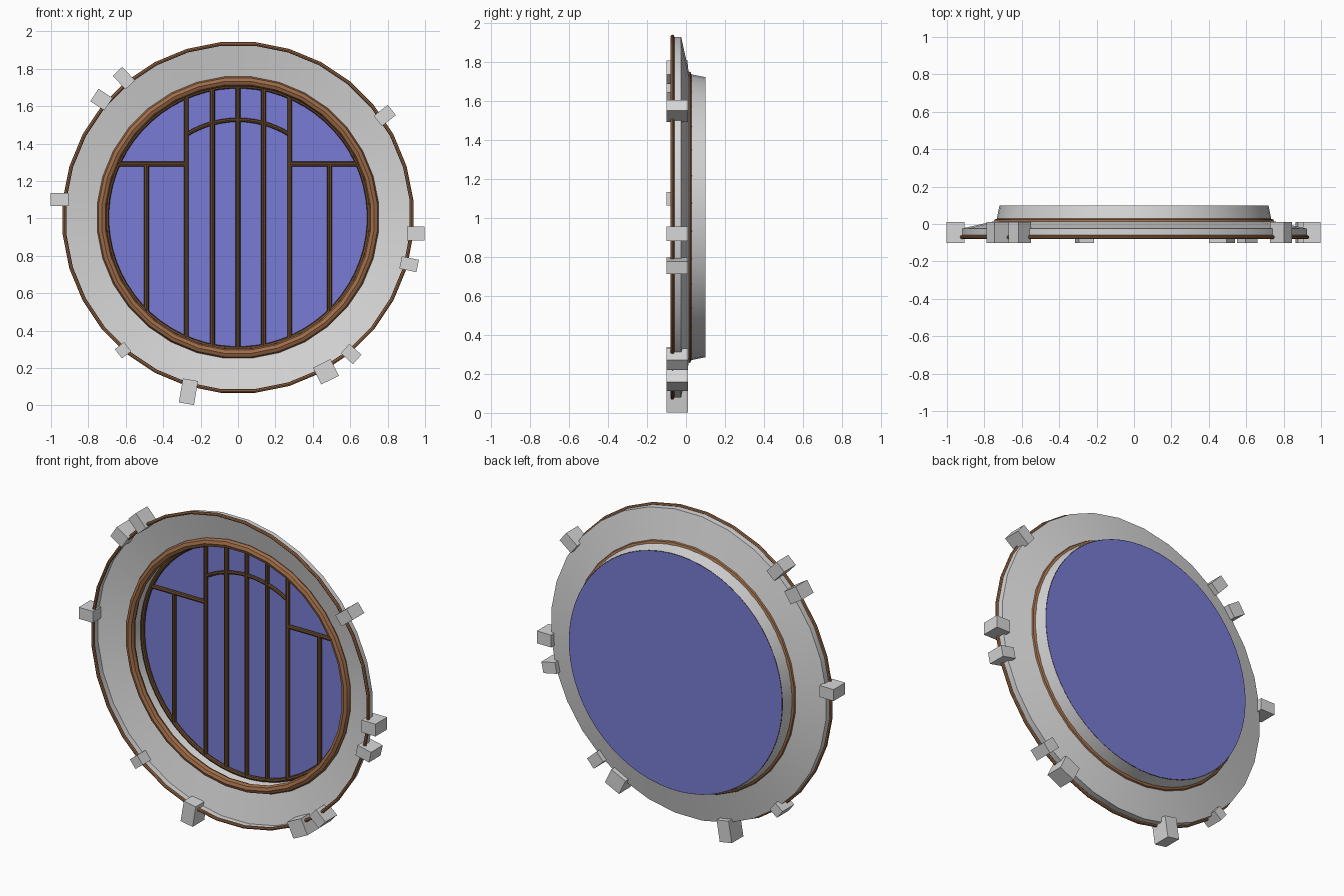
import bpy
import bmesh
from math import sin, cos, pi, radians, sqrt
from mathutils import Matrix

default = bpy.data.objects.get("Cube")
if default:
    bpy.data.objects.remove(default, do_unlink=True)

CENTRE = 1.005   # height of the window's middle
PANE_R = 0.70    # radius where the bars end
BAR_Y = 0.085    # depth of the bars


def material(name, rgb):
    mat = bpy.data.materials.new(name)
    mat.use_nodes = True
    mat.diffuse_color = (*rgb, 1)
    mat.node_tree.nodes["Principled BSDF"].inputs["Base Color"].default_value = (*rgb, 1)
    return mat


stone = material("pale grey stone", (0.68, 0.68, 0.68))
wood = material("warm brown wood", (0.34, 0.15, 0.065))
dark_wood = material("dark brown wood", (0.14, 0.068, 0.028))
glass = material("blue glass", (0.19, 0.2, 0.66))


def finish(obj, mat, smooth=True):
    obj.data.materials.clear()
    obj.data.materials.append(mat)
    bpy.ops.object.select_all(action="DESELECT")
    obj.select_set(True)
    bpy.context.view_layer.objects.active = obj
    if smooth:
        bpy.ops.object.shade_smooth_by_angle(angle=radians(35))


def mesh_object(name, bm, mat, smooth=True):
    mesh = bpy.data.meshes.new(name)
    bm.to_mesh(mesh)
    bm.free()
    obj = bpy.data.objects.new(name, mesh)
    bpy.context.collection.objects.link(obj)
    finish(obj, mat, smooth)
    return obj


def circle(radius, y, sides):
    """Points around the window axis, with a flat side at the top."""
    angles = [2 * pi * (i + 0.5) / sides for i in range(sides)]
    return [(radius * cos(a), y, CENTRE + radius * sin(a)) for a in angles]


def lathe(name, profile, sides, mat):
    """Sheet turned about the y axis from (radius, y) pairs."""
    bm = bmesh.new()
    loops = [[bm.verts.new(p) for p in circle(r, y, sides)] for r, y in profile]
    for a, b in zip(loops, loops[1:]):
        for i in range(sides):
            j = (i + 1) % sides
            bm.faces.new((a[i], a[j], b[j], b[i]))
    return mesh_object(name, bm, mat)


def pipe(name, points, radius, mat, closed=False):
    """Round bar along a path, turned into a mesh."""
    curve = bpy.data.curves.new(name, "CURVE")
    curve.dimensions = "3D"
    curve.bevel_depth = radius
    curve.bevel_resolution = 2
    curve.use_fill_caps = True
    spline = curve.splines.new("POLY")
    spline.points.add(len(points) - 1)
    for point, co in zip(spline.points, points):
        point.co = (*co, 1)
    spline.use_cyclic_u = closed
    obj = bpy.data.objects.new(name, curve)
    bpy.context.collection.objects.link(obj)
    bpy.ops.object.select_all(action="DESELECT")
    obj.select_set(True)
    bpy.context.view_layer.objects.active = obj
    bpy.ops.object.convert(target="MESH")
    finish(bpy.context.object, mat)


# Stone surround: rim and dished face, then the deep tube behind it
lathe("stone_surround", [(0.93, -0.08), (0.93, -0.025), (0.74, 0.017)], 32, stone)
lathe("window_tube", [(0.737, 0.015), (0.72, 0.1)], 64, stone)

# Glass pane
bm = bmesh.new()
bm.faces.new([bm.verts.new(p) for p in circle(0.719, 0.1, 64)])
mesh_object("glass_pane", bm, glass, smooth=False)

# Wooden rings
pipe("outer_trim", circle(0.932, -0.07, 32), 0.01, wood, closed=True)
pipe("inner_ring", circle(0.73, 0.005, 32), 0.026, wood, closed=True)
pipe("pane_ring", circle(0.703, BAR_Y, 64), 0.013, dark_wood, closed=True)


# Upright bars; the outermost pair stops at the cross bars
CROSS_Z = 1.29
for i, x in enumerate((-0.49, -0.277, -0.137, 0, 0.137, 0.277, 0.49)):
    reach = sqrt(PANE_R ** 2 - x ** 2)
    top = CROSS_Z if abs(x) > 0.4 else CENTRE + reach
    pipe(f"upright_bar_{i + 1}", [(x, BAR_Y, CENTRE - reach), (x, BAR_Y, top)], 0.013, dark_wood)

# Cross bars on each side
edge = sqrt(PANE_R ** 2 - (CROSS_Z - CENTRE) ** 2)
for side, s in (("left", 1), ("right", -1)):
    pipe(f"cross_bar_{side}", [(s * 0.277, BAR_Y, CROSS_Z), (s * edge, BAR_Y, CROSS_Z)],
         0.013, dark_wood)

# Arched bar between the middle uprights
arch = [radians(58 + 64 * i / 12) for i in range(13)]
pipe("arched_bar", [(0.522 * cos(a), BAR_Y, CENTRE + 0.522 * sin(a)) for a in arch],
     0.011, dark_wood)

# Stone blocks around the rim: x, z, outward angle, length, width
blocks = [
    (-0.61, 1.75, 133, 0.10, 0.07),
    (-0.73, 1.635, 147, 0.09, 0.08),
    (0.785, 1.55, 38, 0.095, 0.07),
    (-0.955, 1.10, 180, 0.095, 0.07),
    (0.95, 0.92, 0, 0.095, 0.075),
    (0.915, 0.755, -12, 0.093, 0.067),
    (0.605, 0.275, -42, 0.087, 0.068),
    (0.47, 0.18, -64, 0.10, 0.105),
    (-0.265, 0.073, 260.5, 0.13, 0.082),
    (-0.615, 0.295, 218, 0.062, 0.062),
]
for i, (x, z, angle, length, width) in enumerate(blocks):
    bm = bmesh.new()
    bmesh.ops.create_cube(bm, size=1, matrix=(
        Matrix.Translation((x, -0.045, z))
        @ Matrix.Rotation(-radians(angle), 4, "Y")
        @ Matrix.Diagonal((length, 0.112, width, 1))))
    mesh_object(f"rim_block_{i + 1}", bm, stone, smooth=False)
